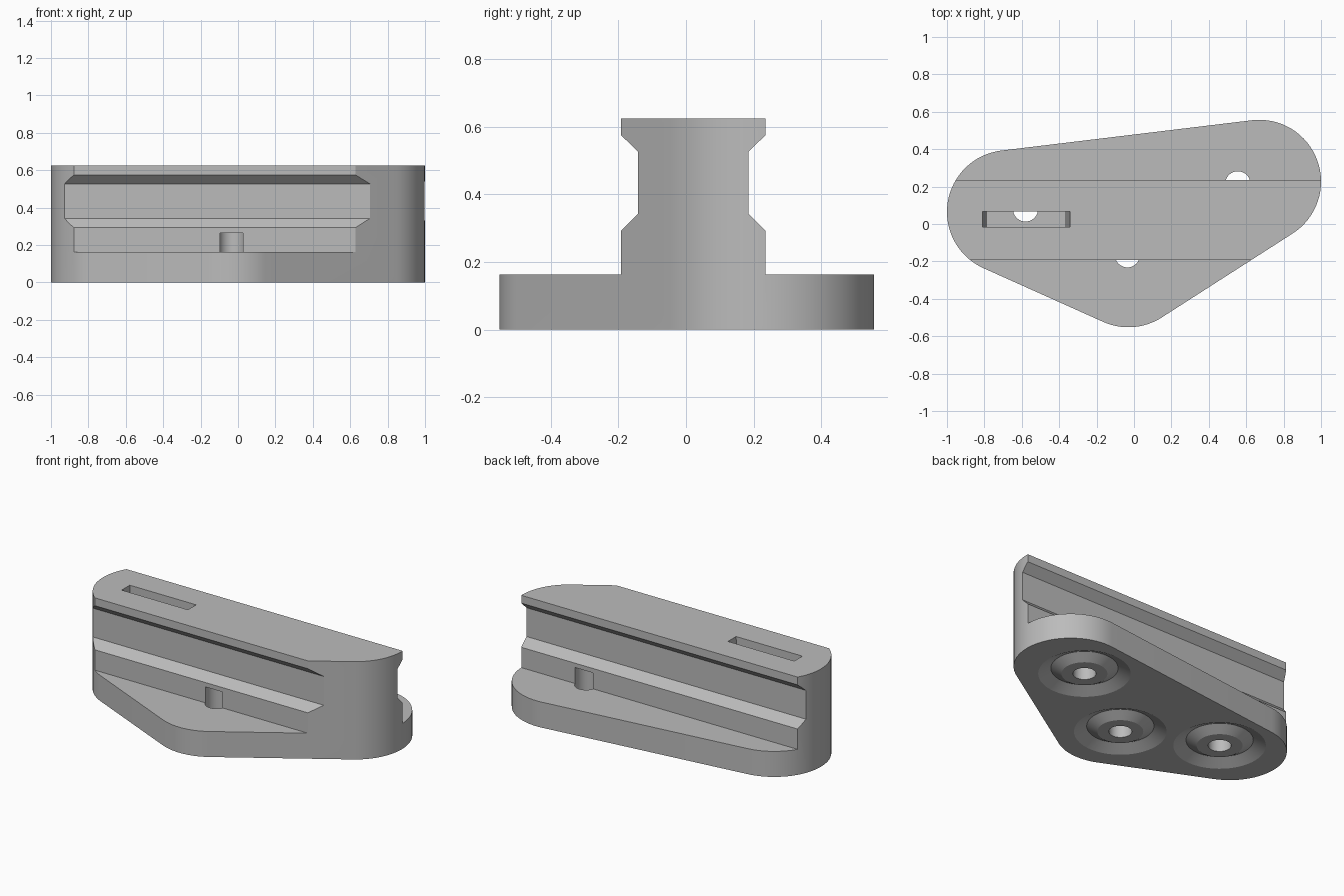
import bpy
import bmesh
from math import atan2, cos, hypot, pi, radians, sin, tau

default_cube = bpy.data.objects.get("Cube")
if default_cube:
    bpy.data.objects.remove(default_cube, do_unlink=True)

grey = bpy.data.materials.new("mid grey")
grey.use_nodes = True
colour = (0.5, 0.5, 0.5, 1)
grey.diffuse_color = colour
grey.node_tree.nodes["Principled BSDF"].inputs["Base Color"].default_value = colour

HEIGHT = 0.625
PLATE = 0.163
CORNER = 0.33
CORNERS = [(-0.67, 0.065), (-0.03, -0.222), (0.67, 0.227)]  # counter-clockwise
HOLES = [(-0.58, 0.08), (-0.035, -0.165), (0.555, 0.215)]


def make_object(name, bm):
    bmesh.ops.recalc_face_normals(bm, faces=bm.faces)
    mesh = bpy.data.meshes.new(name)
    bm.to_mesh(mesh)
    bm.free()
    mesh.materials.append(grey)
    obj = bpy.data.objects.new(name, mesh)
    bpy.context.collection.objects.link(obj)
    return obj


def loft(name, lower, upper):
    """Closed solid between two matching point loops."""
    bm = bmesh.new()
    a = [bm.verts.new(p) for p in lower]
    b = [bm.verts.new(p) for p in upper]
    bm.faces.new(a)
    bm.faces.new(b)
    for i in range(len(a)):
        j = (i + 1) % len(a)
        bm.faces.new((a[i], a[j], b[j], b[i]))
    return make_object(name, bm)


def rounded_outline(steps=32):
    """Outline wrapped tightly around the three corner circles."""
    def normal_angle(p, q):
        return atan2(q[1] - p[1], q[0] - p[0]) - pi / 2

    points = []
    for i, c in enumerate(CORNERS):
        start = normal_angle(CORNERS[i - 1], c)
        turn = (normal_angle(c, CORNERS[(i + 1) % 3]) - start) % tau
        for k in range(steps + 1):
            a = start + turn * k / steps
            points.append((c[0] + CORNER * cos(a), c[1] + CORNER * sin(a)))
    return points


def revolve(name, centre, profile, steps=64):
    """Ring swept from a closed (radius, z) profile."""
    bm = bmesh.new()
    rings = []
    for k in range(steps):
        a = tau * k / steps
        rings.append([bm.verts.new((centre[0] + r * cos(a), centre[1] + r * sin(a), z))
                      for r, z in profile])
    n = len(profile)
    for k in range(steps):
        p, q = rings[k], rings[(k + 1) % steps]
        for i in range(n):
            j = (i + 1) % n
            bm.faces.new((p[i], q[i], q[j], p[j]))
    return make_object(name, bm)


def circle(centre, radius, z, steps=48):
    return [(centre[0] + radius * cos(tau * k / steps),
             centre[1] + radius * sin(tau * k / steps), z) for k in range(steps)]


def rectangle(x0, x1, y0, y1, z):
    return [(x0, y0, z), (x1, y0, z), (x1, y1, z), (x0, y1, z)]


# Full-height body with the rounded triangular outline
outline = rounded_outline()
body = loft("rail_base", [(x, y, 0) for x, y in outline],
            [(x, y, HEIGHT) for x, y in outline])
cutters = []

# Material removed either side of the grooved rail
side_steps = [(0, PLATE), (0, 0.293), (0.05, 0.343), (0.05, 0.527),
              (0, 0.575), (0, 0.8)]
for name, face_y, side in (("front", -0.192, -1), ("back", 0.235, 1)):
    section = [(face_y - side * d, z) for d, z in side_steps]
    section += [(side * 1.2, 0.8), (side * 1.2, PLATE)]
    cutters.append(loft(name + "_rail_cutter", [(-1.5, y, z) for y, z in section],
                        [(1.5, y, z) for y, z in section]))

# Blind screw holes and shallow ring grooves under the plate
for i, c in enumerate(HOLES):
    cutters.append(loft(f"screw_hole_cutter_{i + 1}", circle(c, 0.067, -0.1),
                        circle(c, 0.067, 0.265)))
    groove = [(0.268, 0), (0.195, 0.037), (0.133, 0), (0.133, -0.05), (0.268, -0.05)]
    cutters.append(revolve(f"ring_groove_cutter_{i + 1}", c, groove))

# Tapered slot in the top, opening into the screw hole below
cutters.append(loft("top_slot_cutter", rectangle(-0.785, -0.37, -0.016, 0.066, 0.25),
                    rectangle(-0.812, -0.342, -0.016, 0.066, HEIGHT + 0.01)))

# Apply the cuts
bpy.context.view_layer.objects.active = body
body.select_set(True)
for cutter in cutters:
    cutter.hide_render = True
    cut = body.modifiers.new(cutter.name, 'BOOLEAN')
    cut.operation = 'DIFFERENCE'
    cut.solver = 'EXACT'
    cut.object = cutter
    bpy.ops.object.modifier_apply(modifier=cut.name)
for cutter in cutters:
    bpy.data.objects.remove(cutter, do_unlink=True)

bpy.ops.object.select_all(action='DESELECT')
body.select_set(True)
bpy.ops.object.shade_smooth_by_angle(angle=radians(20))
